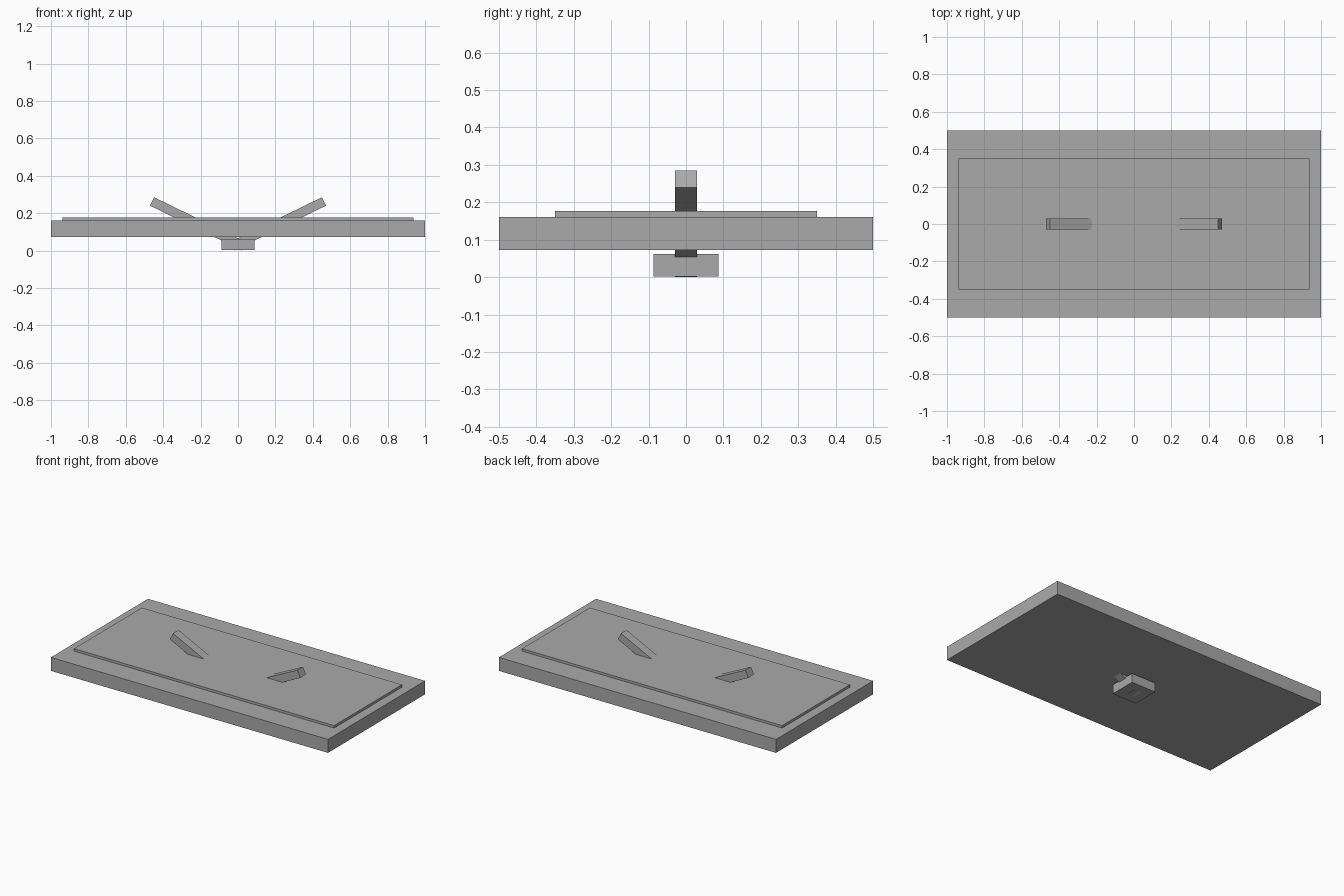
import bpy
import math
from mathutils import Vector, Matrix

if "Cube" in bpy.data.objects:
    bpy.data.objects.remove(bpy.data.objects["Cube"])

grey = bpy.data.materials.new("plain grey")
grey.diffuse_color = (0.4, 0.4, 0.4, 1)
grey.use_nodes = True
grey.node_tree.nodes["Principled BSDF"].inputs["Base Color"].default_value = grey.diffuse_color


def box(name, center, size, tilt=0.0):
    """Flat-faced box, optionally tilted about the y axis."""
    bpy.ops.mesh.primitive_cube_add(size=1)
    ob = bpy.context.object
    ob.name = name
    m = (Matrix.Translation(Vector(center))
         @ Matrix.Rotation(tilt, 4, 'Y')
         @ Matrix.Diagonal((*size, 1)))
    ob.data.transform(m)
    ob.data.materials.append(grey)
    return ob


def slab(name, half_x, half_y, z0, z1):
    return box(name, (0, 0, (z0 + z1) / 2), (2 * half_x, 2 * half_y, z1 - z0))


# Main board, raised top panel and small block beneath
slab("base_board", 1.0, 0.5, 0.073, 0.161)
slab("top_panel", 0.939, 0.35, 0.155, 0.177)
slab("bottom_block", 0.088, 0.087, 0.002, 0.062)

# Two slanted bars rising outward from the block through the board
angle = math.radians(26)
length, thick, width = 0.548, 0.05, 0.058
for side, label in ((1, "right"), (-1, "left")):
    cx = 0.46 - length / 2 * math.cos(angle)
    cz = length / 2 * math.sin(angle) + thick / 2 * math.cos(angle)
    box(label + "_slanted_bar", (side * cx, 0, cz),
        (length, width, thick), -side * angle)
